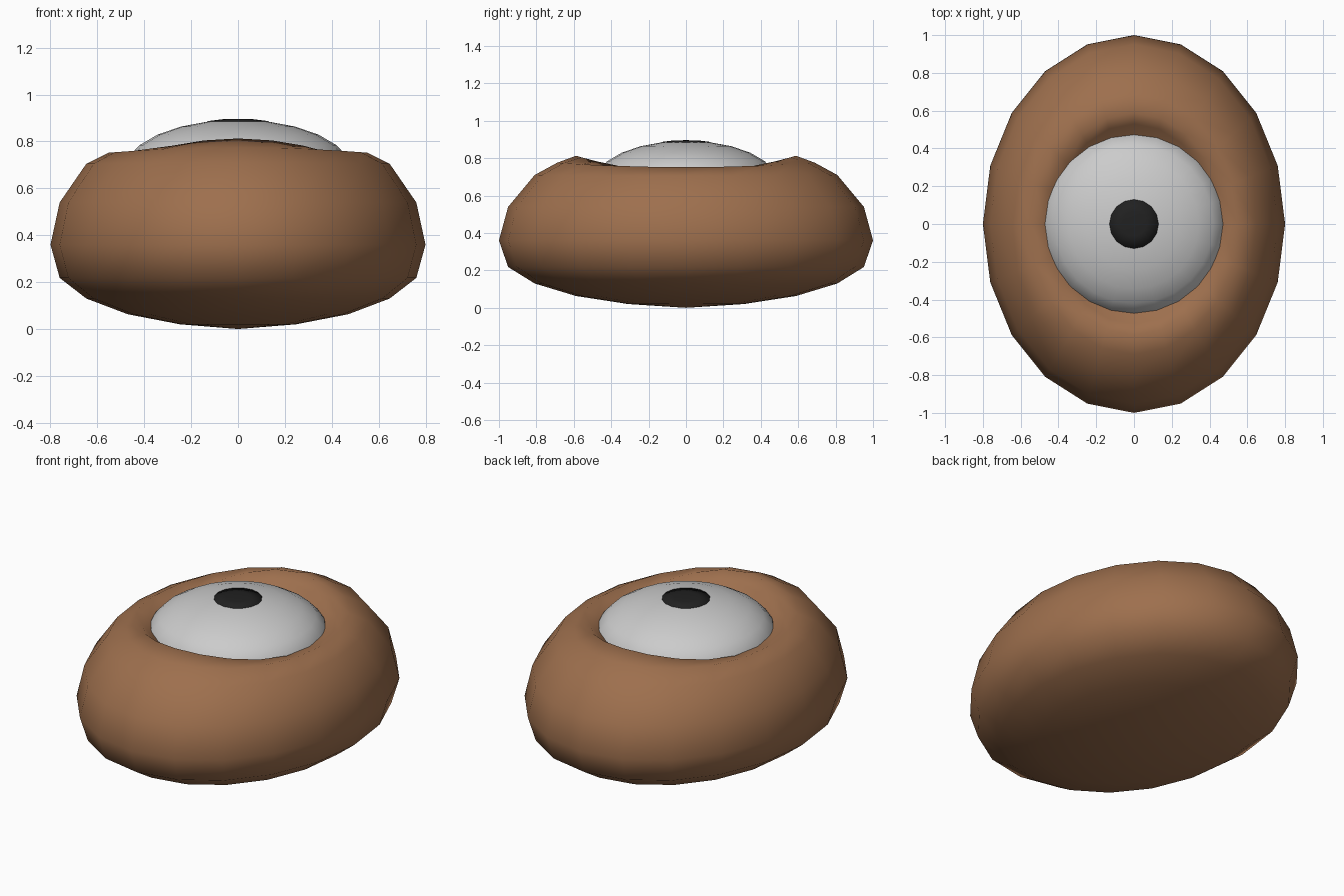
import bpy, bmesh
from math import sin, cos, pi

if "Cube" in bpy.data.objects:
    bpy.data.objects.remove(bpy.data.objects["Cube"])


def finish(name, bm, color=None):
    bmesh.ops.recalc_face_normals(bm, faces=bm.faces)
    me = bpy.data.meshes.new(name)
    bm.to_mesh(me)
    bm.free()
    ob = bpy.data.objects.new(name, me)
    bpy.context.collection.objects.link(ob)
    if color:
        mat = bpy.data.materials.new(name + "_colour")
        mat.diffuse_color = (*color, 1)
        mat.use_nodes = True
        mat.node_tree.nodes["Principled BSDF"].inputs["Base Color"].default_value = mat.diffuse_color
        me.materials.append(mat)
    return ob


def loft(name, rings, a, b, n, color=None):
    """Stack elliptical rings (radius factor, z at x sides, z at y ends)."""
    bm = bmesh.new()
    loops = []
    for r, zx, zy in rings:
        if r == 0:
            loops.append([bm.verts.new((0, 0, zx))] * n)
            continue
        loops.append([bm.verts.new((a * r * cos(t), b * r * sin(t),
                                    zx + (zy - zx) * sin(t) ** 2))
                      for t in (2 * pi * i / n for i in range(n))])
    for lo, hi in zip(loops, loops[1:]):
        for i in range(n):
            j = (i + 1) % n
            quad = list(dict.fromkeys((lo[i], lo[j], hi[j], hi[i])))
            bm.faces.new(quad)
    for f in bm.faces:
        f.smooth = True
    return finish(name, bm, color)


# Oval lid body with a raised rim at both ends and a socket dipping under the eye
body = [(0, 0, 0), (0.309, 0.02, 0.02), (0.588, 0.063, 0.063),
        (0.809, 0.13, 0.13), (0.951, 0.218, 0.218), (1, 0.36, 0.36),
        (0.951, 0.54, 0.54), (0.809, 0.705, 0.71), (0.69, 0.752, 0.775),
        (0.588, 0.725, 0.813), (0.53, 0.69, 0.765), (0.46, 0.65, 0.71),
        (0.31, 0.60, 0.62), (0, 0.58, 0.58)]
loft("lid_body", body, 0.8, 1.0, 20, (0.34, 0.16, 0.075))

# Flattened eyeball
eye = [(sin(pi * k / 12) if 0 < k < 12 else 0,) + (0.675 - 0.218 * cos(pi * k / 12),) * 2
       for k in range(13)]
loft("eyeball", eye, 0.486, 0.486, 24)

# Dark pupil: a shallow cap hugging the top of the eyeball
pupil = [(0, 0.87, 0.87), (1, 0.878, 0.878), (1, 0.887, 0.887),
         (0.5, 0.895, 0.895), (0, 0.896, 0.896)]
loft("pupil", pupil, 0.13, 0.13, 16, (0.015, 0.015, 0.015))
